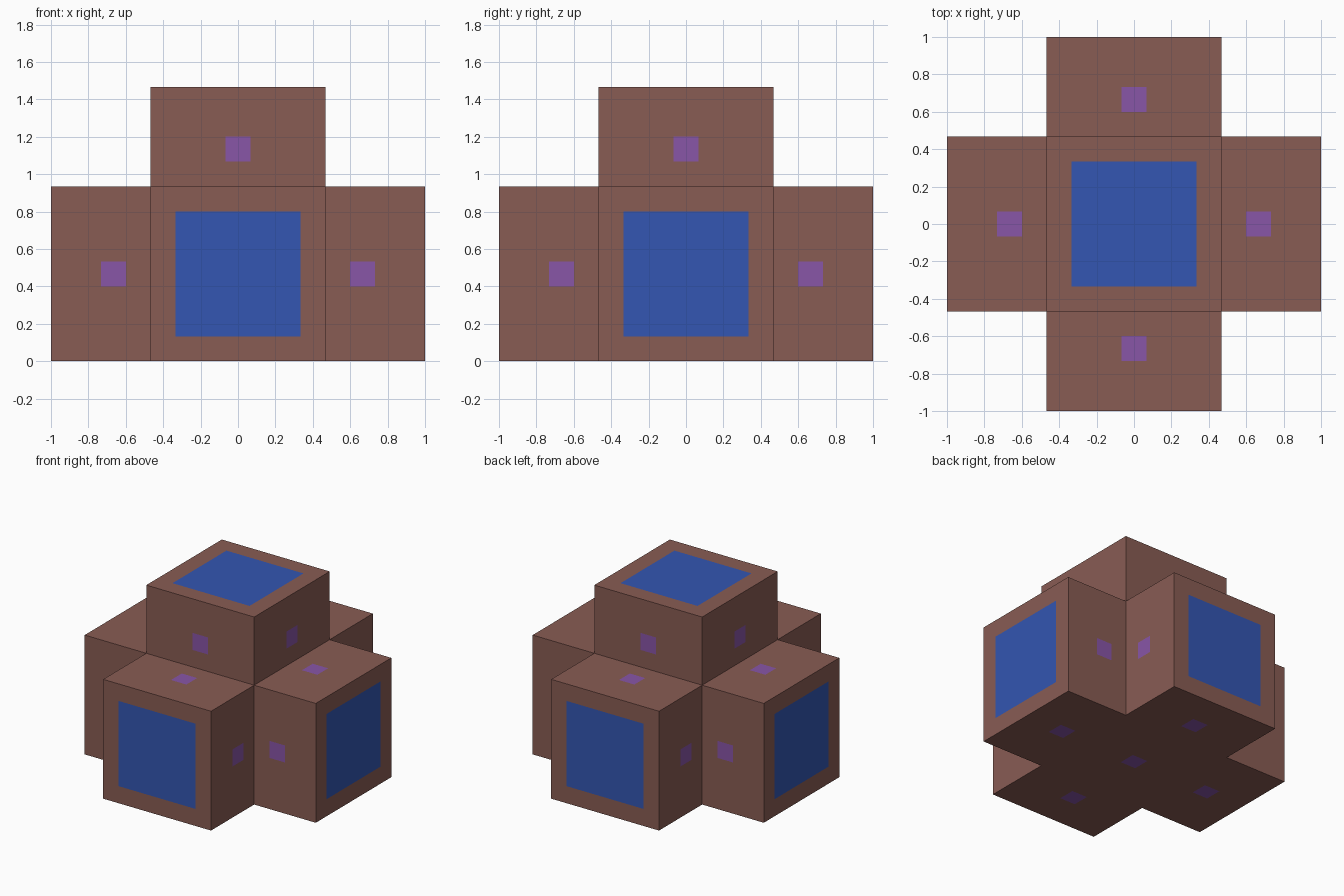
import bpy
import bmesh
from mathutils import Vector

default = bpy.data.objects.get("Cube")
if default:
    bpy.data.objects.remove(default, do_unlink=True)

UNIT = 1 / 15           # model grid step
CORE = 14 * UNIT        # width of the core and every arm
ARM = 8 * UNIT          # arm length
BORDER = 2 * UNIT       # frame around each end panel
SPOT = UNIT             # half width of a small square


def make_material(name, rgb):
    mat = bpy.data.materials.new(name)
    mat.use_nodes = True
    color = (*rgb, 1)
    mat.diffuse_color = color
    mat.node_tree.nodes["Principled BSDF"].inputs["Base Color"].default_value = color
    return mat


materials = [
    make_material("brown", (0.25, 0.107, 0.088)),
    make_material("blue", (0.033, 0.093, 0.445)),
    make_material("purple", (0.25, 0.092, 0.39)),
]


def inset(bm, face, thickness, index):
    bmesh.ops.inset_individual(bm, faces=[face], thickness=thickness, use_even_offset=True)
    face.material_index = index


def add_spot(bm, face, center):
    """Cut a small coloured square into a face."""
    inset(bm, face, BORDER, 2)
    middle = face.calc_center_median()
    for v in face.verts:
        offset = v.co - middle
        v.co = center + Vector([SPOT * (1 if d > 0 else -1) if abs(d) > 1e-4 else 0
                                for d in offset])


# Core block
bm = bmesh.new()
bmesh.ops.create_cube(bm, size=CORE)

# Arms pulled out of the top and four sides
sides = [f for f in bm.faces if f.normal.z > -0.5]
ends = bmesh.ops.extrude_discrete_faces(bm, faces=sides)["faces"]
for face in ends:
    face.normal_update()
    bmesh.ops.translate(bm, verts=face.verts, vec=face.normal * ARM)
bmesh.ops.recalc_face_normals(bm, faces=bm.faces)

# Small squares on the arm walls and underside, set slightly toward the core
end_set = set(ends)
for face in [f for f in bm.faces if f not in end_set]:
    center = face.calc_center_median()
    shift = Vector([UNIT * (1 if c > 0 else -1) if abs(c) > CORE / 2 + 0.01 else 0
                    for c in center])
    add_spot(bm, face, center - shift)

# Large panels on the arm ends
for face in ends:
    inset(bm, face, BORDER, 1)

# Stand the body on the ground
bmesh.ops.translate(bm, verts=bm.verts, vec=(0, 0, CORE / 2))

mesh = bpy.data.meshes.new("cross_body")
bm.to_mesh(mesh)
bm.free()
for mat in materials:
    mesh.materials.append(mat)
bpy.context.collection.objects.link(bpy.data.objects.new("cross_body", mesh))
